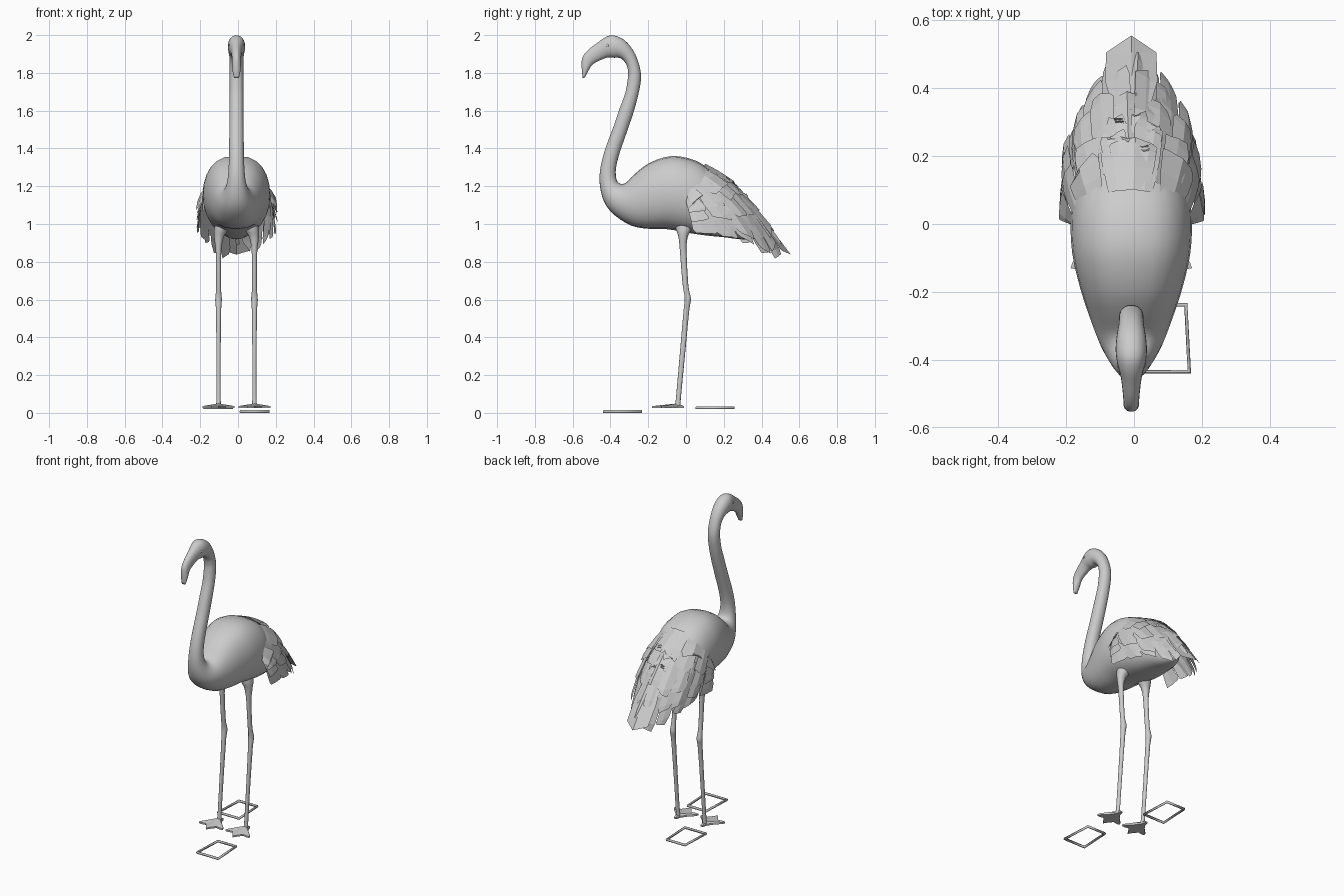
import bpy, bmesh, math, random
from mathutils import Vector

if "Cube" in bpy.data.objects:
    bpy.data.objects.remove(bpy.data.objects["Cube"])

random.seed(7)
CX = -0.008          # the bird stands slightly left of centre

grey = bpy.data.materials.new("plain grey")
grey.diffuse_color = (0.6, 0.6, 0.6, 1)
grey.use_nodes = True
grey.node_tree.nodes["Principled BSDF"].inputs["Base Color"].default_value = grey.diffuse_color


def finish(name, bm, smooth):
    bmesh.ops.recalc_face_normals(bm, faces=bm.faces)
    me = bpy.data.meshes.new(name)
    bm.to_mesh(me)
    bm.free()
    me.materials.append(grey)
    me.polygons.foreach_set("use_smooth", [smooth] * len(me.polygons))
    ob = bpy.data.objects.new(name, me)
    bpy.context.collection.objects.link(ob)
    return ob


def catmull(p, sub):
    """Smoothly resample a list of number tuples."""
    out = []
    for i in range(len(p) - 1):
        a, b, c, d = p[max(i - 1, 0)], p[i], p[i + 1], p[min(i + 2, len(p) - 1)]
        for k in range(sub):
            t = k / sub
            out.append([0.5 * (2 * q + (r - o) * t + (2 * o - 5 * q + 4 * r - s) * t * t
                               + (3 * q - o - 3 * r + s) * t ** 3)
                        for o, q, r, s in zip(a, b, c, d)])
    return out + [list(p[-1])]


def loft(name, rings, x0, n=24, sub=3):
    """Skin rounded rings: (y, z) of two opposite rim points, half width, x shift."""
    bm = bmesh.new()
    loops = []
    for y1, z1, y2, z2, w, *dx in catmull(rings, sub):
        loop = []
        power = 0.95 - 0.2 * min(1, w / .15)      # wide rings are fuller
        for i in range(n):
            a = 2 * math.pi * i / n
            c, s = math.cos(a), math.sin(a)
            x = x0 + sum(dx) + math.copysign(abs(s) ** power, s) * w
            loop.append(bm.verts.new((x, (y1 + y2) / 2 + c * (y1 - y2) / 2,
                                      (z1 + z2) / 2 + c * (z1 - z2) / 2)))
        loops.append(loop)
    for p, q in zip(loops, loops[1:]):
        for i in range(n):
            j = (i + 1) % n
            bm.faces.new((p[i], p[j], q[j], q[i]))
    bm.faces.new(loops[0])
    bm.faces.new(loops[-1])
    return finish(name, bm, True)


# Beak, head, neck and body as one continuous skin
head = [
    (-.547, 1.773, -.535, 1.775, .013), (-.552, 1.825, -.516, 1.812, .022),
    (-.549, 1.88, -.494, 1.845, .023), (-.52, 1.92, -.452, 1.868, .026),
    (-.472, 1.957, -.413, 1.882, .032), (-.43, 1.987, -.38, 1.88, .042),
    (-.386, 1.999, -.355, 1.88, .046), (-.328, 1.975, -.333, 1.868, .043),
    (-.28, 1.92, -.314, 1.84, .037)]
neck = [
    (-.25, 1.85, -.307, 1.81, .036), (-.238, 1.78, -.307, 1.78, .036),
    (-.249, 1.70, -.32, 1.70, .036), (-.275, 1.60, -.35, 1.615, .037),
    (-.312, 1.49, -.386, 1.51, .038), (-.35, 1.38, -.43, 1.39, .039),
    (-.37, 1.30, -.455, 1.286, .042), (-.37, 1.245, -.455, 1.196, .05)]
body = [
    (-.355, 1.217, -.43, 1.11, .068), (-.32, 1.217, -.376, 1.045, .094),
    (-.265, 1.27, -.286, .99, .122), (-.19, 1.325, -.19, .974, .15),
    (-.075, 1.36, -.095, .972, .174), (.045, 1.338, 0, .955, .178),
    (.13, 1.285, .1, .94, .163), (.22, 1.21, .2, .93, .132),
    (.30, 1.11, .28, .92, .09), (.36, 1.01, .34, .92, .045), (.38, .96, .37, .93, .01)]
loft("body", head + neck + body, CX)

# Eyes
for s, side in ((-1, "left"), (1, "right")):
    bm = bmesh.new()
    bmesh.ops.create_uvsphere(bm, u_segments=10, v_segments=6, radius=.008)
    bmesh.ops.translate(bm, verts=bm.verts, vec=(CX + s * .035, -.415, 1.945))
    finish(side + "_eye", bm, True)

# Legs: (y, z, depth radius, half width, inward lean) from thigh to ankle
leg = [(-.01, 1.04, .05, .036, .03), (-.012, .975, .042, .038, .015),
       (-.015, .94, .027, .028, .004), (-.016, .90, .02, .02, 0),
       (-.014, .84, .017, .014, 0), (-.003, .68, .015, .013, 0), (.006, .63, .015, .015, 0),
       (.01, .595, .017, .018, 0), (.003, .55, .015, .014, 0), (-.02, .3, .014, .011, 0),
       (-.04, .08, .013, .011, 0), (-.044, .035, .015, .014, 0)]
# Webbed foot outline around the ankle: toes, scooped webs and a hind toe
outline = [(0, -.135), (.012, -.115), (.038, -.082), (.068, -.088), (.084, -.085),
           (.078, -.068), (.04, -.03), (.016, .004), (.008, .034)]
outline += [(-x, y) for x, y in reversed(outline[1:])]

for s, side in ((-1, "left"), (1, "right")):
    x0 = CX + s * .095
    loft(side + "_leg", [(y - r, z, y + r, z, w, -s * d) for y, z, r, w, d in leg], x0, 12, 2)
    bm = bmesh.new()
    top = bm.verts.new((x0, -.045, .05))
    low = bm.verts.new((x0, -.045, .026))
    rim = [[bm.verts.new((x0 + x, y - .045, z)) for x, y in outline] for z in (.036, .026)]
    for i in range(len(outline)):
        j = (i + 1) % len(outline)
        bm.faces.new((top, rim[0][i], rim[0][j]))
        bm.faces.new((low, rim[1][j], rim[1][i]))
        bm.faces.new((rim[0][i], rim[1][i], rim[1][j], rim[0][j]))
    finish(side + "_foot", bm, False)

# Plumage guide: curves (root, bend, tip) from the spine round to the flank
guide = [((0, .10, 1.315), (0, .35, 1.16), (0, .53, .84)),
         ((.07, .09, 1.305), (.10, .33, 1.13), (.065, .46, .815)),
         ((.13, .06, 1.26), (.18, .24, 1.13), (.13, .37, .86)),
         ((.168, .03, 1.20), (.20, .15, 1.07), (.175, .25, .915)),
         ((.176, 0, 1.12), (.195, .02, 1.05), (.195, .04, .945))]


def plumage(t, s):
    u = min(abs(t), 1) * 4
    i = min(int(u), 3)
    a, b, c = [Vector(p).lerp(Vector(q), u - i) for p, q in zip(guide[i], guide[i + 1])]
    p = a * (1 - s) ** 2 + b * 2 * s * (1 - s) + c * s * s
    p.x *= -1 if t < 0 else 1
    return p


def feather(bm, t, half, s0, s1, lift):
    """A blade lying on the plumage guide, with a blunt slanted end."""
    e = .02
    skew = random.uniform(-.04, .04)
    grid = []
    for k, wide in ((0, .7), (.45, .95), (.9, 1.0), (1, .72)):
        s = s0 + (s1 - s0) * k
        n = (plumage(t + e, s) - plumage(t - e, s)).cross(
            plumage(t, s + e) - plumage(t, s - e)).normalized()
        if n.dot(Vector((t, .3, .3))) < 0:
            n = -n
        row = []
        for d in (-1, 0, 1):
            p = plumage(t + d * half * wide, s + (d * skew if k == 1 else 0))
            p += n * (.003 + lift * k + (.003 if d == 0 else 0))
            row.append(bm.verts.new((p.x + CX, p.y, p.z)))
        grid.append(row)
    for p, q in zip(grid, grid[1:]):
        for i in (0, 1):
            bm.faces.new((p[i], p[i + 1], q[i + 1], q[i]))


# Shingled rows of feathers, from the long outer row up to the short coverts
for r, (end, count) in enumerate(((.98, 11), (.84, 10), (.66, 9), (.48, 8), (.3, 5))):
    bm = bmesh.new()
    for i in range(count):
        t = -.92 + 1.84 * i / (count - 1) + random.uniform(-.025, .025)
        s1 = end + random.uniform(-.07, .02)
        feather(bm, t, 1.0 / count, max(s1 - .55, 0), s1, .004 + .003 * r
                + random.uniform(0, .012))
    finish("feather_row_%d" % (r + 1), bm, False)

# Small ruffled tufts along the spine
bm = bmesh.new()
for i in range(12):
    feather(bm, random.uniform(-.2, .2), .07, .12 + .02 * i, .24 + .02 * i, .02)
finish("spine_tufts", bm, False)

# Broad central tail feather, arched across its width
bm = bmesh.new()
rows = [[bm.verts.new((CX + d * w, y, z - abs(d) * drop)) for d in (-1, 0, 1)]
        for w, y, z, drop in ((.06, .36, 1.085, .02), (.077, .42, 1.01, .03),
                              (.074, .505, .905, .045))]
tip = bm.verts.new((CX, .555, .838))
for p, q in zip(rows, rows[1:]):
    for i in (0, 1):
        bm.faces.new((p[i], p[i + 1], q[i + 1], q[i]))
for i in (0, 1):
    bm.faces.new((rows[-1][i], rows[-1][i + 1], tip))
finish("tail_feather", bm, False)

# Thin open frames lying near the ground
for name, z0, pts in (
        ("front_ground_frame", 0, [(.008, -.44), (.168, -.44), (.157, -.232), (.018, -.232)]),
        ("rear_ground_frame", .02, [(-.185, .05), (-.025, .05), (-.035, .258), (-.175, .258)])):
    mx = sum(p[0] for p in pts) / 4
    my = sum(p[1] for p in pts) / 4
    bm = bmesh.new()
    loops = [[bm.verts.new((mx + (x - mx) * k, my + (y - my) * f, z)) for x, y in pts]
             for k, f, z in ((.97, .98, z0), (1, 1, z0 + .007), (.97, .98, z0 + .014),
                             (.9, .925, z0 + .014), (.87, .9, z0 + .007), (.9, .925, z0))]
    for a in range(6):
        p, q = loops[a], loops[(a + 1) % 6]
        for i in range(4):
            j = (i + 1) % 4
            bm.faces.new((p[i], p[j], q[j], q[i]))
    finish(name, bm, True)
